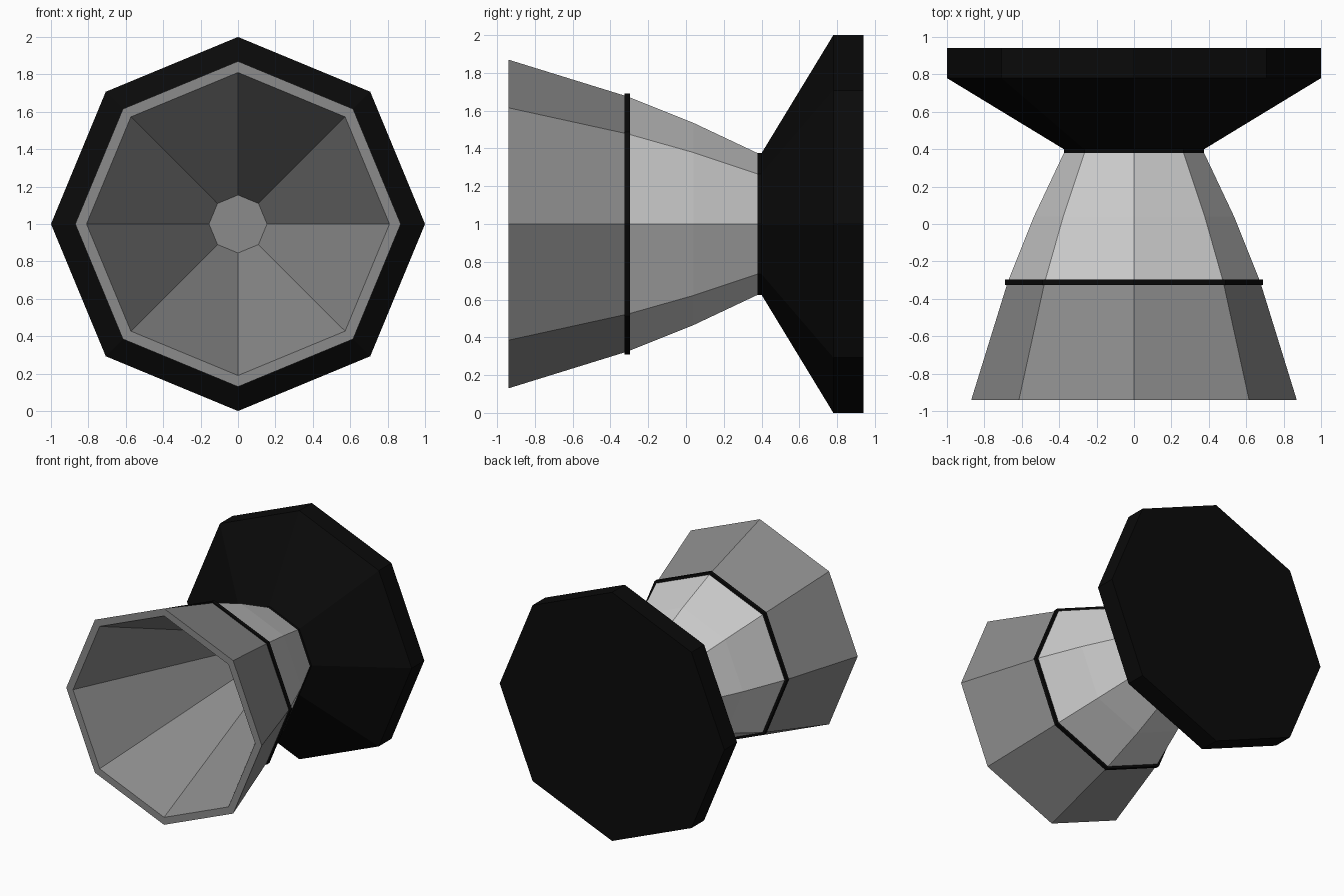
import bpy, bmesh, math

if "Cube" in bpy.data.objects:
    bpy.data.objects.remove(bpy.data.objects["Cube"])

SIDES = 8


def material(name, value):
    m = bpy.data.materials.new(name)
    m.diffuse_color = (value, value, value, 1)
    m.use_nodes = True
    m.node_tree.nodes["Principled BSDF"].inputs["Base Color"].default_value = m.diffuse_color
    return m


def lathe(name, profile, mat=None, cap_start=False, cap_end=False, closed=False):
    """Spin (y, radius) points into an octagonal shell around the y axis at z = 1."""
    bm = bmesh.new()
    rings = []
    for y, r in profile:
        angles = [2 * math.pi * i / SIDES for i in range(SIDES)]
        rings.append([bm.verts.new((r * math.cos(a), y, 1 + r * math.sin(a))) for a in angles])
    pairs = list(zip(rings, rings[1:]))
    if closed:
        pairs.append((rings[-1], rings[0]))
    for a, b in pairs:
        for i in range(SIDES):
            j = (i + 1) % SIDES
            bm.faces.new((a[i], a[j], b[j], b[i]))
    if cap_start:
        bm.faces.new(rings[0])
    if cap_end:
        bm.faces.new(rings[-1])
    bmesh.ops.recalc_face_normals(bm, faces=bm.faces)
    mesh = bpy.data.meshes.new(name)
    bm.to_mesh(mesh)
    bm.free()
    ob = bpy.data.objects.new(name, mesh)
    bpy.context.collection.objects.link(ob)
    if mat:
        mesh.materials.append(mat)
    return ob


black = material("black", 0.003)
dark_grey = material("dark_grey", 0.26)

# Flared mouth: hollow funnel, rim and outer skin in one piece
lathe("flared_mouth", [(0.45, 0.155), (-0.94, 0.81), (-0.94, 0.87), (-0.31, 0.675)],
      dark_grey, cap_start=True)

# Lighter tapered neck behind the band
lathe("tapered_neck", [(-0.31, 0.675), (0.04, 0.535), (0.39, 0.37)])

# Thin black band between mouth and neck
lathe("band", [(-0.325, 0.66), (-0.325, 0.69), (-0.297, 0.69), (-0.297, 0.66)],
      black, closed=True)

# Black base: collar, cone and thick back disc
lathe("base", [(0.378, 0.33), (0.378, 0.375), (0.40, 0.375), (0.78, 1.0), (0.94, 1.0)],
      black, cap_end=True)
